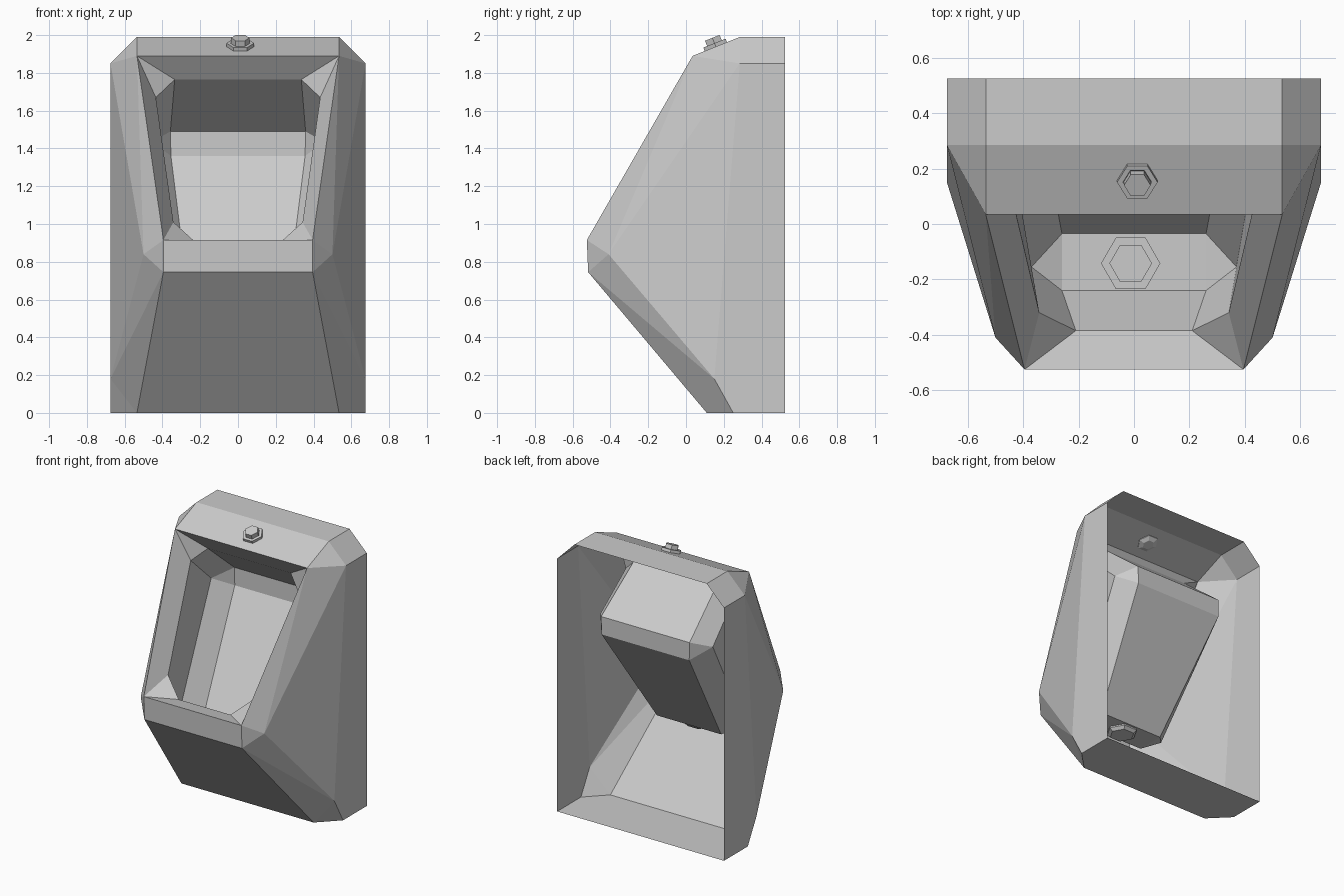
import bpy, bmesh, math
from mathutils import Matrix

if "Cube" in bpy.data.objects:
    bpy.data.objects.remove(bpy.data.objects["Cube"])


def shell(name, pts, spans, sides, up_face):
    """Flat-faced symmetric shell: spans cross the middle, sides are mirrored."""
    bm = bmesh.new()
    v = {}
    for k, (x, y, z) in pts.items():
        v[k] = bm.verts.new((x, y, z))
        v["-" + k] = bm.verts.new((-x, y, z))
    faces = []
    for s in spans:
        ks = s.split()
        faces.append(bm.faces.new([v[k] for k in ks] + [v["-" + k] for k in reversed(ks)]))
    for s in sides:
        ks = s.split()
        bm.faces.new([v[k] for k in ks])
        bm.faces.new([v["-" + k] for k in reversed(ks)])
    bmesh.ops.recalc_face_normals(bm, faces=bm.faces)
    bm.normal_update()
    if faces[up_face].normal.z < 0:
        bmesh.ops.reverse_faces(bm, faces=bm.faces)
    finish(name, bm)


def finish(name, bm):
    me = bpy.data.meshes.new(name)
    bm.to_mesh(me)
    bm.free()
    ob = bpy.data.objects.new(name, me)
    bpy.context.collection.objects.link(ob)
    return ob


def hex_turned(name, profile, matrix):
    """Six-sided turned part from (radius, height) pairs, capped at both ends."""
    bm = bmesh.new()
    rings = [[bm.verts.new((r * math.cos(i * math.pi / 3), r * math.sin(i * math.pi / 3), h))
              for i in range(6)] for r, h in profile]
    for a, b in zip(rings, rings[1:]):
        for i in range(6):
            j = (i + 1) % 6
            bm.faces.new((a[i], a[j], b[j], b[i]))
    bm.faces.new(rings[0][::-1])
    bm.faces.new(rings[-1])
    finish(name, bm).matrix_world = matrix


# Rim corners shared by casing and basin
rim_top = (0.535, 0.035, 1.89)
rim_low = (0.395, -0.525, 0.915)

# Outer casing, open at the wall side
shell("casing", {
    "back_top": (0.535, 0.525, 1.99), "back_side": (0.675, 0.525, 1.85),
    "top": (0.535, 0.285, 1.99), "shoulder": (0.675, 0.285, 1.85),
    "rim": rim_top, "lip": rim_low, "under": (0.395, -0.518, 0.745),
    "cheek": (0.5, -0.41, 0.84), "toe": (0.535, 0.11, 0), "foot": (0.675, 0.25, 0),
    "ankle": (0.675, 0.15, 0.18), "heel": (0.675, 0.525, 0)},
    ["back_top top", "top rim", "lip under", "under toe", "toe foot heel"],
    ["back_top back_side shoulder top", "top shoulder rim", "rim shoulder cheek",
     "rim cheek lip", "lip cheek under", "under cheek ankle", "under ankle toe",
     "toe ankle foot", "shoulder ankle cheek", "back_side heel foot ankle shoulder"], 0)

# Basin with its sloped inner rim
shell("basin", {
    "rim": rim_top, "lip": rim_low,
    "r1": (0.335, 0.13, 1.765), "r2": (0.435, 0.075, 1.67),
    "r4": (0.342, -0.32, 1.01), "r3": (0.21, -0.385, 0.89),
    "u1": (0.358, 0.47, 1.49), "u2": (0.455, 0.34, 1.435), "u3": (0.355, 0.47, 1.36),
    "f1": (0.26, -0.24, 0.6), "f2": (0.37, -0.155, 0.65), "f3": (0.26, -0.035, 0.6)},
    ["f1 f3", "rim r1", "lip r3", "r1 u1", "u1 u3", "u3 f3", "r3 f1"],
    ["rim r1 r2", "rim r2 r4 lip", "lip r4 r3", "r1 r2 u2 u1", "u1 u2 u3",
     "u2 f2 f3 u3", "r2 r4 f2 u2", "r4 r3 f1 f2", "f1 f2 f3"], 0)

# Drain in the basin floor
hex_turned("drain", [(0.085, -0.03), (0.107, -0.01), (0.107, 0.015), (0.075, 0.015), (0.075, -0.01)],
           Matrix.Translation((-0.012, -0.142, 0.6)))

# Flush bolt on the sloped top
hex_turned("flush_bolt", [(0.04, -0.02), (0.073, -0.005), (0.073, 0.02), (0.052, 0.02),
                          (0.048, 0.012), (0.048, 0.05)],
           Matrix.Translation((0.012, 0.158, 1.939)) @ Matrix.Rotation(math.radians(21.8), 4, 'X'))
